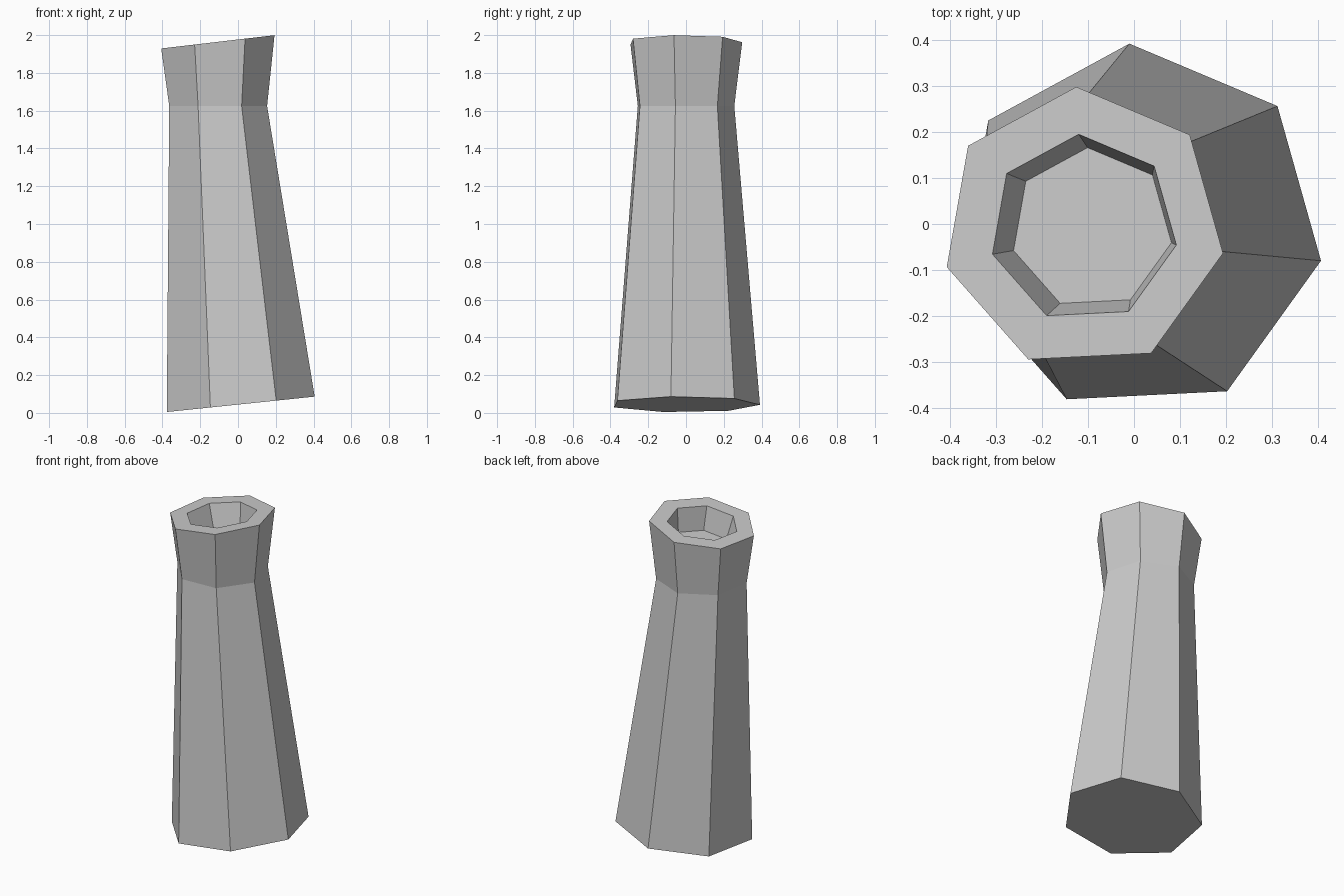
import bpy
import bmesh
from math import cos, sin, radians, tau

cube = bpy.data.objects.get("Cube")
if cube:
    bpy.data.objects.remove(cube, do_unlink=True)

SIDES = 7
START = radians(-10)

# One flat stone colour
stone = bpy.data.materials.new("stone_grey")
stone.use_nodes = True
colour = (0.6, 0.6, 0.6, 1)
stone.diffuse_color = colour
stone.node_tree.nodes["Principled BSDF"].inputs["Base Color"].default_value = colour


def add_ring(bm, cx, cz, radius, slope):
    """Heptagon whose plane rises along x by the given slope."""
    ring = []
    for i in range(SIDES):
        a = START + tau * i / SIDES
        dx = radius * cos(a)
        ring.append(bm.verts.new((cx + dx, -0.01 + radius * sin(a), cz + slope * dx)))
    return ring


# Leaning column: base, neck, flared rim, hole edge, hole floor
sections = [
    (0.010, 0.045, 0.402, 0.104),
    (-0.108, 1.625, 0.266, 0.0),
    (-0.110, 1.964, 0.308, 0.117),
    (-0.110, 1.964, 0.205, 0.117),
    (-0.092, 1.82, 0.176, 0.117),
]
bm = bmesh.new()
rings = [add_ring(bm, *s) for s in sections]
for low, high in zip(rings, rings[1:]):
    for i in range(SIDES):
        j = (i + 1) % SIDES
        bm.faces.new((low[i], low[j], high[j], high[i]))

# Base underside and recess floor
bm.faces.new(rings[0][::-1])
bm.faces.new(rings[-1])
bmesh.ops.recalc_face_normals(bm, faces=bm.faces)

mesh = bpy.data.meshes.new("leaning_column")
bm.to_mesh(mesh)
bm.free()
mesh.materials.append(stone)
column = bpy.data.objects.new("leaning_column", mesh)
bpy.context.collection.objects.link(column)
